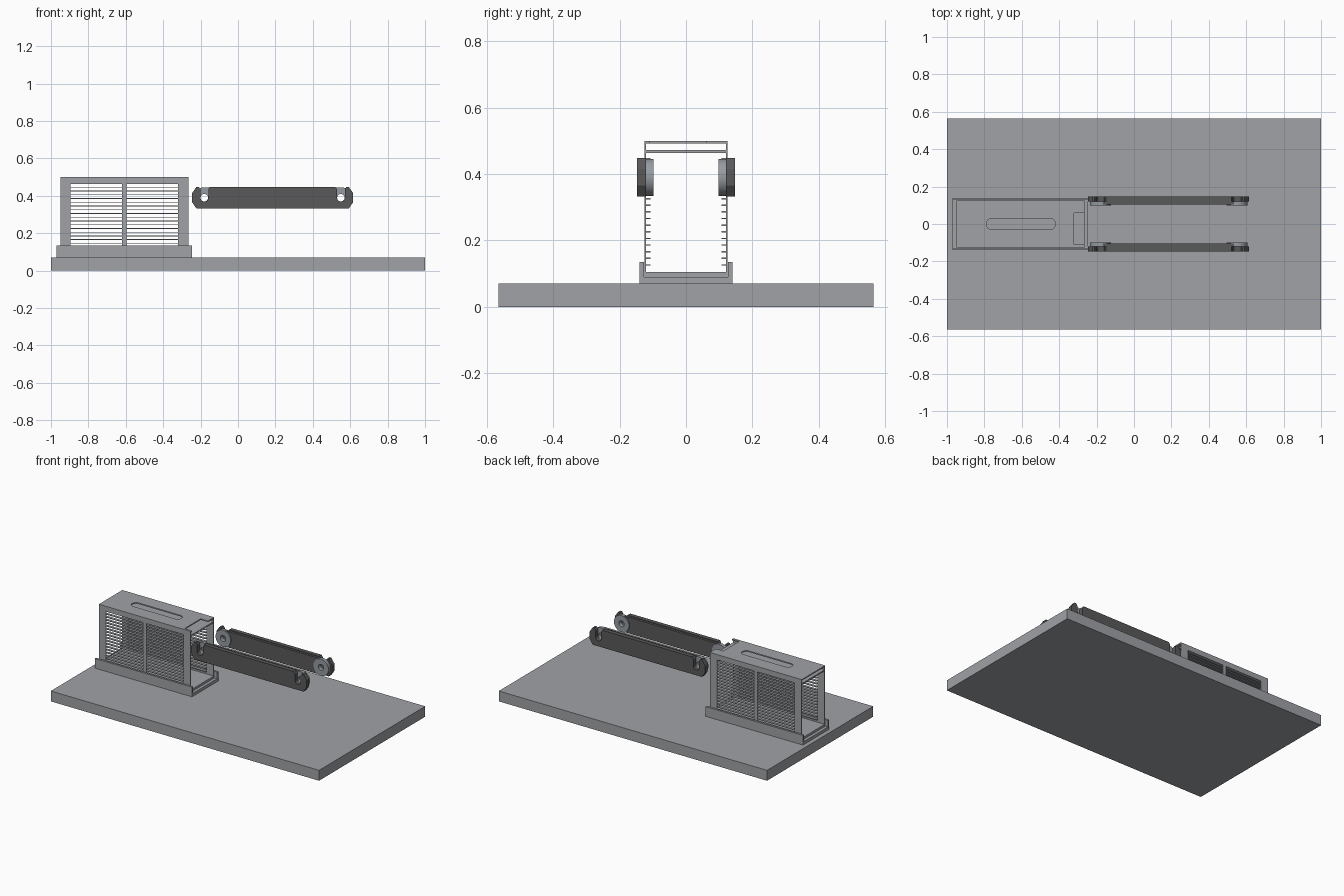
import bpy, math

if "Cube" in bpy.data.objects:
    bpy.data.objects.remove(bpy.data.objects["Cube"], do_unlink=True)


def material(name, rgb):
    m = bpy.data.materials.new(name)
    m.use_nodes = True
    m.diffuse_color = (*rgb, 1)
    m.node_tree.nodes["Principled BSDF"].inputs["Base Color"].default_value = (*rgb, 1)
    return m


GREY = material("light_grey", (0.35, 0.36, 0.38))
DARK = material("dark_grey", (0.10, 0.10, 0.105))
STEEL = material("steel_grey", (0.30, 0.33, 0.36))


def plate(name, loops, lo, hi, axis, mat, smooth=False):
    """Extrude an outline with holes along z or y, from lo to hi."""
    cu = bpy.data.curves.new(name, 'CURVE')
    cu.dimensions = '2D'
    cu.fill_mode = 'BOTH'
    cu.extrude = (hi - lo) / 2
    for pts in loops:
        sp = cu.splines.new('POLY')
        sp.points.add(len(pts) - 1)
        for p, (a, b) in zip(sp.points, pts):
            p.co = (a, b, 0, 1)
        sp.use_cyclic_u = True
    tmp = bpy.data.objects.new(name + "_curve", cu)
    bpy.context.scene.collection.objects.link(tmp)
    bpy.context.view_layer.update()
    me = bpy.data.meshes.new_from_object(tmp.evaluated_get(bpy.context.evaluated_depsgraph_get()))
    bpy.data.objects.remove(tmp, do_unlink=True)
    me.name = name
    me.materials.clear()
    me.materials.append(mat)
    ob = bpy.data.objects.new(name, me)
    bpy.context.scene.collection.objects.link(ob)
    mid = (lo + hi) / 2
    if axis == 'Z':
        ob.location.z = mid
    else:
        ob.location.y = mid
        ob.rotation_euler.x = math.pi / 2
    for p in me.polygons:
        p.use_smooth = False
    if smooth:
        bpy.ops.object.select_all(action='DESELECT')
        ob.select_set(True)
        bpy.context.view_layer.objects.active = ob
        bpy.ops.object.shade_smooth_by_angle(angle=math.radians(30))
    return ob


def rect(x0, x1, y0, y1):
    return [(x0, y0), (x1, y0), (x1, y1), (x0, y1)]


def arc(cx, cy, r, a0, a1, n):
    return [(cx + r * math.cos(math.radians(a0 + (a1 - a0) * i / n)),
             cy + r * math.sin(math.radians(a0 + (a1 - a0) * i / n))) for i in range(n + 1)]


def box(name, x, y, z, mat):
    return plate(name, [rect(*x, *y)], z[0], z[1], 'Z', mat)


# Base slab and open-ended tray
box("base_slab", (-1, 1), (-0.565, 0.565), (0, 0.07), GREY)
TRAY_X = (-0.97, -0.245)
box("tray_floor", TRAY_X, (-0.127, 0.127), (0.07, 0.09), GREY)

# Cage floor, ceiling and top plate with grip slot and corner notch
CAGE_X = (-0.95, -0.265)
box("cage_floor", CAGE_X, (-0.12, 0.12), (0.09, 0.105), GREY)
box("cage_ceiling", CAGE_X, (-0.12, 0.12), (0.464, 0.473), GREY)
outline = [(-0.95, -0.12), (-0.265, -0.12), (-0.265, -0.11), (-0.32, -0.11),
           (-0.32, 0.06), (-0.265, 0.06), (-0.265, 0.12), (-0.95, 0.12)]
grip = arc(-0.45, 0, 0.03, -90, 90, 12) + arc(-0.76, 0, 0.03, 90, 270, 12)
plate("cage_top", [outline, grip], 0.492, 0.5, 'Z', GREY)

# Pivot positions shared by the two arms
PIVOTS = (-0.18, 0.55)
ARM_Z = 0.39

for side, s in (("left", 1), ("right", -1)):
    def span(a, b):
        return tuple(sorted((s * a, s * b)))

    # Tray wall and cage wall with two windows
    box(side + "_tray_wall", TRAY_X, span(0.127, 0.14), (0.07, 0.135), GREY)
    windows = [rect(-0.895, -0.62, 0.115, 0.464), rect(-0.595, -0.32, 0.115, 0.464)]
    plate(side + "_cage_wall", [rect(*CAGE_X, 0.09, 0.5)] + windows, *span(0.12, 0.125), 'Y', GREY)

    # Louvre slats
    for i in range(17):
        z = 0.126 + 0.02 * i
        box(f"{side}_slat_{i + 1}", (-0.897, -0.318), span(0.107, 0.1245),
            (z - 0.002, z + 0.002), GREY)

    # Outer arm bar: chamfered ends and two slots open at the top
    bar = [(-0.245, 0.365), (-0.222, 0.332), (0.592, 0.332), (0.615, 0.365),
           (0.615, 0.415), (0.592, 0.448)]
    for px in reversed(PIVOTS):
        bar += [(px + 0.03, 0.448), (px + 0.021, 0.435)]
        bar += arc(px, ARM_Z, 0.021, 0, -180, 16)
        bar += [(px - 0.021, 0.435), (px - 0.03, 0.448)]
    bar += [(-0.222, 0.448), (-0.245, 0.415)]
    plate(side + "_arm_bar", [bar], *span(0.12, 0.148), 'Y', DARK, True)

    # Inner rail between the pivot discs, hollowed around each disc
    rail = arc(PIVOTS[0], ARM_Z, 0.056, 75, -75, 20) + arc(PIVOTS[1], ARM_Z, 0.056, 255, 105, 20)
    plate(side + "_arm_rail", [rail], *span(0.104, 0.12), 'Y', DARK)

    # Pivot discs with centre holes
    for end, px in zip(("rear", "front"), PIVOTS):
        rings = [arc(px, ARM_Z, r, 0, 360 - 360 / 40, 39) for r in (0.056, 0.02)]
        plate(f"{side}_{end}_pivot_disc", rings, *span(0.098, 0.12), 'Y', STEEL, True)
